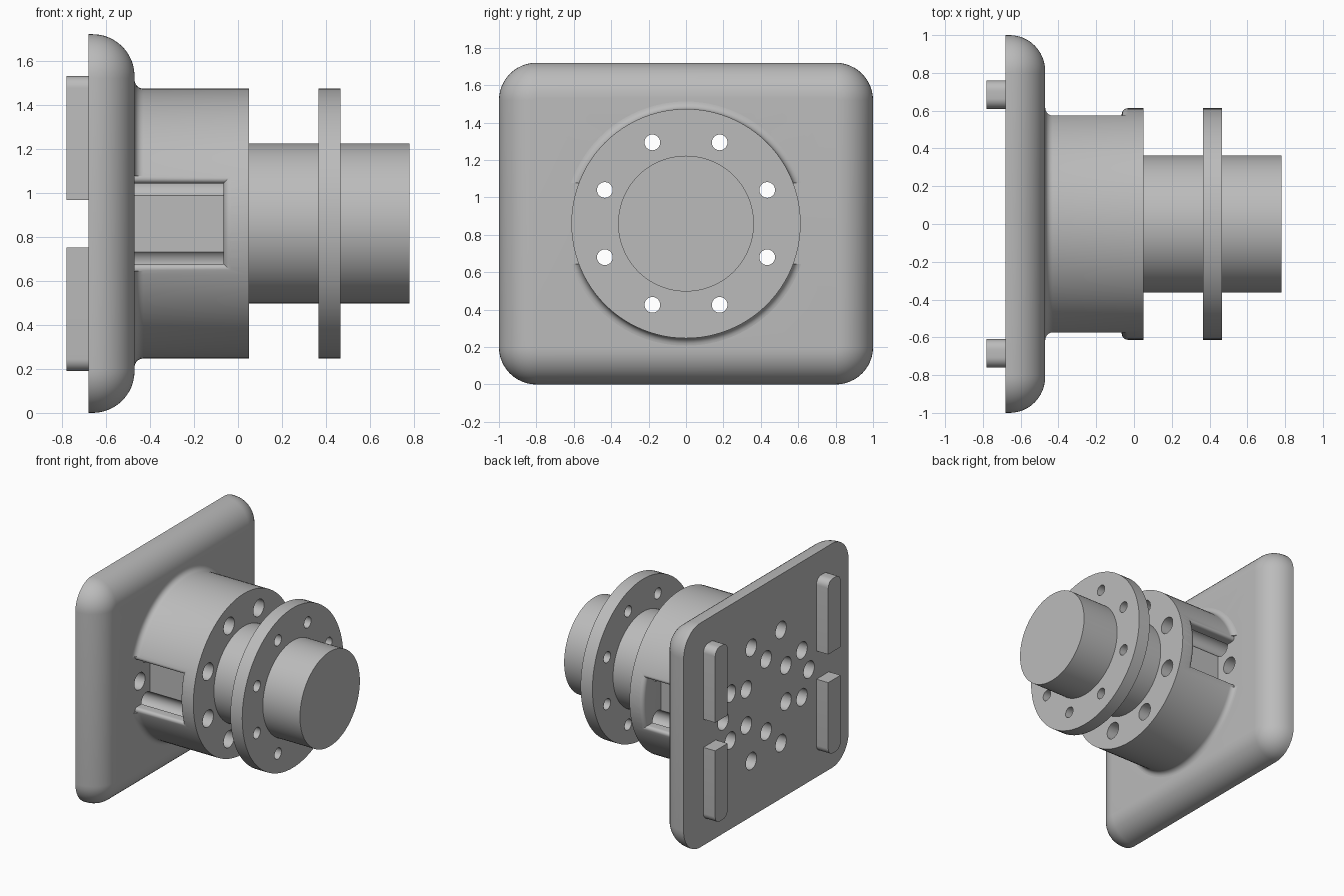
import bpy, bmesh
from math import sin, cos, pi, sqrt, radians
from mathutils import Vector

cube = bpy.data.objects.get("Cube")
if cube:
    bpy.data.objects.remove(cube, do_unlink=True)

AXIS_Z = 0.86      # height of the turning axis
DRUM_R = 0.613
SHAFT_R = 0.363

steel = bpy.data.materials.new("grey_steel")
GREY = (0.5, 0.5, 0.5, 1)
steel.diffuse_color = GREY
steel.use_nodes = True
steel.node_tree.nodes["Principled BSDF"].inputs["Base Color"].default_value = GREY


def add_object(name, bm):
    bmesh.ops.recalc_face_normals(bm, faces=bm.faces)
    mesh = bpy.data.meshes.new(name)
    bm.to_mesh(mesh)
    bm.free()
    mesh.materials.append(steel)
    obj = bpy.data.objects.new(name, mesh)
    bpy.context.collection.objects.link(obj)
    return obj


def add_loft(bm, rings):
    """Skin a list of closed rings (points relative to the axis), capped."""
    loops = [[bm.verts.new(Vector(p) + Vector((0, 0, AXIS_Z))) for p in ring] for ring in rings]
    n = len(loops[0])
    for a, b in zip(loops, loops[1:]):
        for i in range(n):
            j = (i + 1) % n
            bm.faces.new((a[i], a[j], b[j], b[i]))
    bm.faces.new(loops[0])
    bm.faces.new(loops[-1])


def loft(name, rings):
    bm = bmesh.new()
    add_loft(bm, rings)
    return add_object(name, bm)


def circle(x, r, n=96, y=0, z=0):
    return [(x, y + r * cos(2 * pi * i / n), z + r * sin(2 * pi * i / n)) for i in range(n)]


def rounded_rect(x, hw, hh, r, n=12):
    points = []
    for q, (sy, sz) in enumerate(((1, 1), (-1, 1), (-1, -1), (1, -1))):
        for i in range(n + 1):
            a = (q + i / n) * pi / 2
            points.append((x, sy * (hw - r) + r * cos(a), sz * (hh - r) + r * sin(a)))
    return points


def polar(count, r, start):
    return [(r * cos(start + 2 * pi * i / count), r * sin(start + 2 * pi * i / count))
            for i in range(count)]


def drill(name, centres, r, x0, x1):
    bm = bmesh.new()
    for y, z in centres:
        add_loft(bm, [circle(x0, r, 32, y, z), circle(x1, r, 32, y, z)])
    return add_object(name, bm)


def cut(obj, cutter):
    cutter.hide_render = True
    mod = obj.modifiers.new("cut", 'BOOLEAN')
    mod.operation = 'DIFFERENCE'
    mod.solver = 'EXACT'
    mod.object = cutter
    bpy.ops.object.select_all(action='DESELECT')
    obj.select_set(True)
    bpy.context.view_layer.objects.active = obj
    bpy.ops.object.modifier_apply(modifier=mod.name)
    bpy.data.objects.remove(cutter, do_unlink=True)


def pocket(side):
    """Side window cutter whose mouth flares to follow the drum surface."""
    lip, steps, samples = 0.033, 6, 16

    def ring(grow, height):
        h, end = 0.183 + grow, -0.065 + grow
        zs = [-h + 2 * h * i / samples for i in range(samples + 1)]
        outline = [(-0.5, -h)] + [(end, z) for z in zs] + [(-0.5, h)]
        return [(x, side * height(z), z) for x, z in outline]

    rings = [ring(0, lambda z: 0.395)]
    for k in range(steps + 1):
        a = k / steps * pi / 2
        drop = lip * (1 - sin(a))
        rings.append(ring(lip * (1 - cos(a)), lambda z: sqrt(DRUM_R ** 2 - z * z) - drop))
    rings.append(ring(lip, lambda z: 0.8))
    return loft("pocket_cutter", rings)


bolts = polar(8, 0.47, radians(22.5))
inner = polar(6, 0.277, radians(90))
dowels = [(0.52, 0), (-0.52, 0)]

# Mounting plate with rounded corners and a rounded outer edge
EDGE = 0.19
rings = [rounded_rect(-0.68, 1, 0.86, 0.2)]
for k in range(13):
    a = k / 12 * pi / 2
    inset = EDGE * (1 - cos(a))
    rings.append(rounded_rect(-0.47 - EDGE + EDGE * sin(a), 1 - inset, 0.86 - inset, 0.2 - inset))
plate = loft("mounting_plate", rings)
cut(plate, drill("plate_drill", bolts + inner + dowels, 0.065, -0.8, -0.3))

# Drum with a small fillet at the plate
FILLET = 0.04
rings = [circle(-0.48, DRUM_R + FILLET)]
for k in range(7):
    a = k / 6 * pi / 2
    rings.append(circle(-0.47 + FILLET * (1 - cos(a)), DRUM_R + FILLET * (1 - sin(a))))
rings.append(circle(0.05, DRUM_R))
drum = loft("drum", rings)
for side in (1, -1):
    cut(drum, pocket(side))
cut(drum, drill("bolt_drill", bolts, 0.065, -0.6, 0.2))
cut(drum, drill("inner_drill", inner, 0.065, -0.6, -0.1))

# Shaft and drilled flange
shaft = loft("shaft", [circle(0.05, SHAFT_R), circle(0.78, SHAFT_R)])
flange = loft("flange", [circle(0.365, DRUM_R), circle(0.465, DRUM_R)])
cut(flange, drill("flange_drill", bolts, 0.042, 0.3, 0.55))

# Four locating keys, rounded at their outer ends
keys = []
KEY_R = 0.055
for sy, side in ((1, "left"), (-1, "right")):
    for sz, level in ((1, "upper"), (-1, "lower")):
        outline = [(0.61, 0.108), (0.76, 0.108)]
        for q, cy in enumerate((0.76 - KEY_R, 0.61 + KEY_R)):
            for i in range(9):
                a = (q + i / 8) * pi / 2
                outline.append((cy + KEY_R * cos(a), 0.67 - KEY_R + KEY_R * sin(a)))
        keys.append(loft(f"{level}_{side}_key",
                         [[(x, sy * y, sz * z) for y, z in outline] for x in (-0.78, -0.67)]))

# Smooth the round surfaces, keep hard edges
bpy.ops.object.select_all(action='DESELECT')
for obj in [plate, drum, shaft, flange] + keys:
    obj.select_set(True)
    bpy.context.view_layer.objects.active = obj
bpy.ops.object.shade_smooth_by_angle(angle=radians(30))
